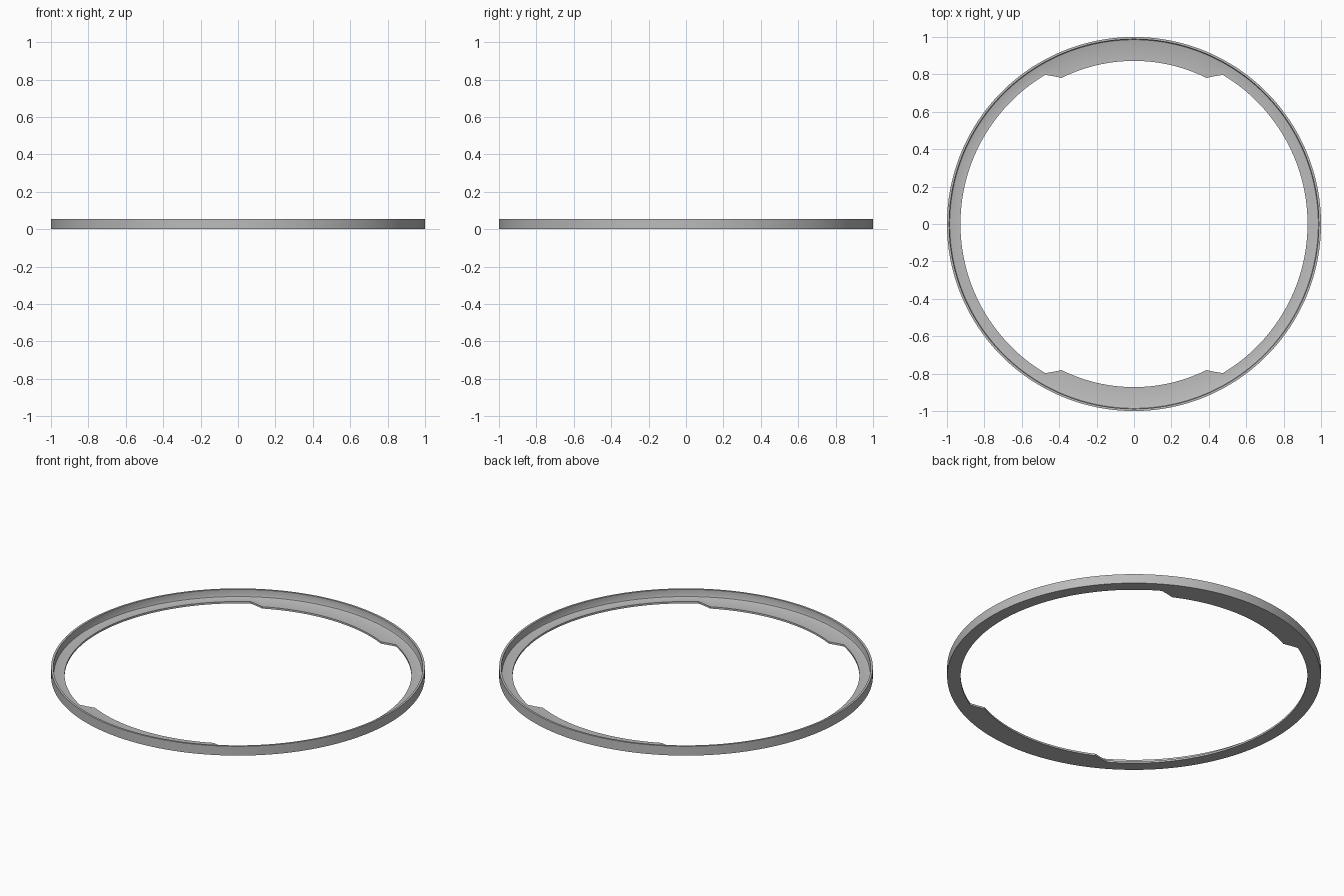
import bpy
import bmesh
from math import sin, cos, radians

if "Cube" in bpy.data.objects:
    bpy.data.objects.remove(bpy.data.objects["Cube"])

OUTER, WALL, HEIGHT = 1.0, 0.988, 0.055
LIP, TAB, FLOOR, FILLET = 0.928, 0.872, 0.011, 0.008
TAB_END, LIP_START = 26.4, 30.8      # degrees away from the y axis

# Plain grey material
grey = bpy.data.materials.new("plain_grey")
grey.use_nodes = True
colour = (0.5, 0.5, 0.5, 1)
grey.diffuse_color = colour
grey.node_tree.nodes["Principled BSDF"].inputs["Base Color"].default_value = colour


def inner_radius(angle):
    """Inner edge of the flange: wide at the tabs, sloping to the narrow lip."""
    t = (angle - TAB_END) / (LIP_START - TAB_END)
    return TAB + (LIP - TAB) * min(max(t, 0), 1)


def section(inner):
    """L-shaped cross-section as (radius, height) points."""
    return [(inner, 0), (OUTER, 0), (OUTER, HEIGHT), (WALL, HEIGHT),
            (WALL, FLOOR + FILLET),
            (WALL - FILLET * 0.3, FLOOR + FILLET * 0.3),
            (WALL - FILLET, FLOOR), (inner, FLOOR)]


# Angles for one quarter, mirrored to the full circle
quarter = [TAB_END * i / 14 for i in range(14)]
quarter += [TAB_END, (TAB_END + LIP_START) / 2]
quarter += [LIP_START + (90 - LIP_START) * i / 30 for i in range(31)]
half = [(a, a) for a in quarter] + [(180 - a, a) for a in reversed(quarter[:-1])]
full = half + [(360 - a, q) for a, q in reversed(half[1:-1])]

# Sweep the section around the ring
bm = bmesh.new()
rings = []
for angle, from_axis in full:
    a = radians(angle)
    rings.append([bm.verts.new((r * sin(a), r * cos(a), z))
                  for r, z in section(inner_radius(from_axis))])
for i, ring in enumerate(rings):
    following = rings[(i + 1) % len(rings)]
    for j in range(len(ring)):
        k = (j + 1) % len(ring)
        bm.faces.new((ring[j], ring[k], following[k], following[j]))
bmesh.ops.recalc_face_normals(bm, faces=bm.faces)

mesh = bpy.data.meshes.new("retaining_ring")
bm.to_mesh(mesh)
bm.free()
mesh.materials.append(grey)
obj = bpy.data.objects.new("retaining_ring", mesh)
bpy.context.collection.objects.link(obj)

# Smooth curves with crisp edges
bpy.ops.object.select_all(action='DESELECT')
obj.select_set(True)
bpy.context.view_layer.objects.active = obj
bpy.ops.object.shade_smooth_by_angle(angle=radians(32))
